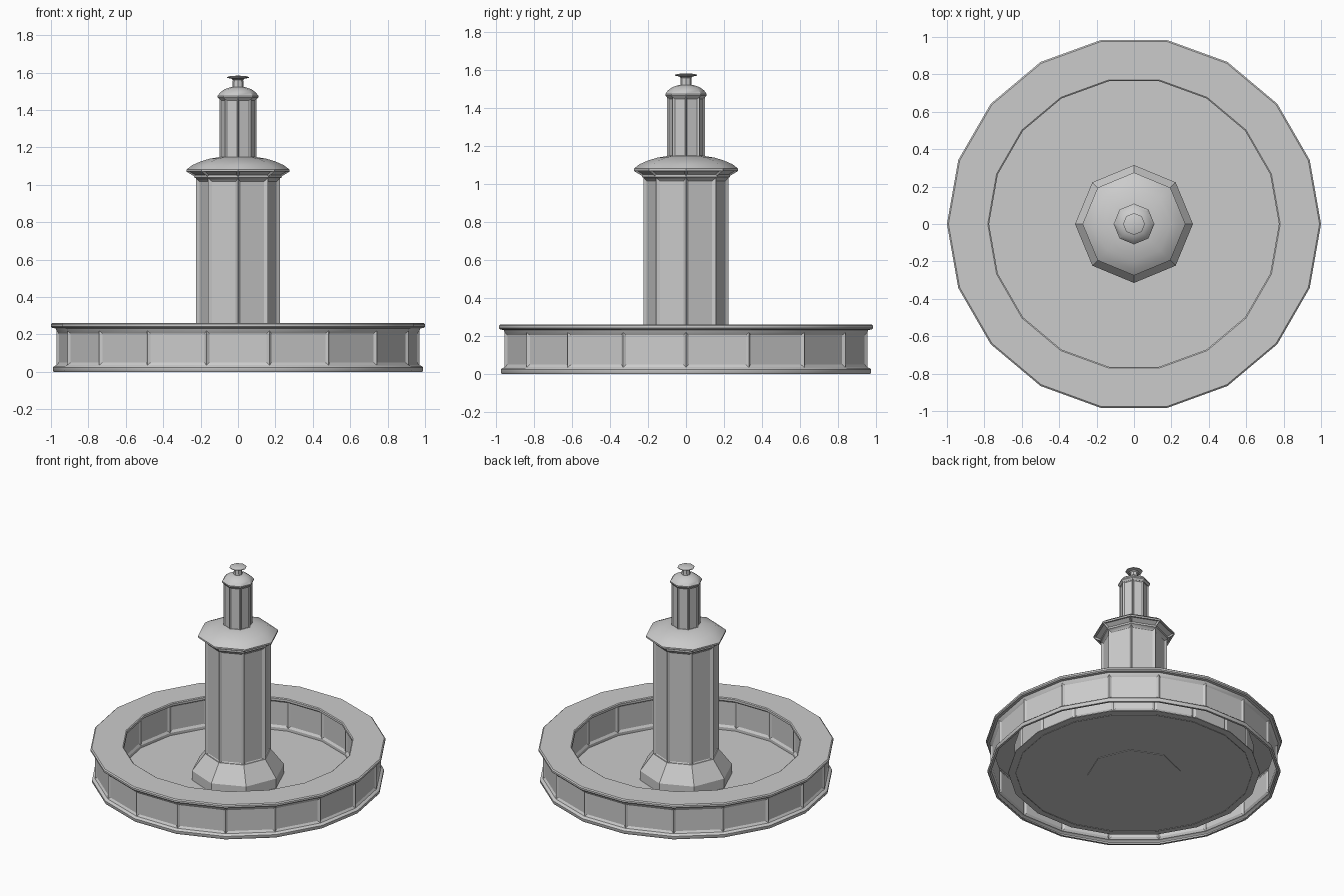
import bpy
import bmesh
from math import cos, sin, tau, radians

cube = bpy.data.objects.get("Cube")
if cube:
    bpy.data.objects.remove(cube, do_unlink=True)

stone = bpy.data.materials.new("grey_stone")
stone.use_nodes = True
GREY = (0.6, 0.6, 0.6, 1)
stone.diffuse_color = GREY
stone.node_tree.nodes["Principled BSDF"].inputs["Base Color"].default_value = GREY


def lathe(name, sides, profile, panels=None):
    """Spin (radius, z) points; panels maps a band index to (margin, depth)."""
    bm = bmesh.new()
    rings = [[bm.verts.new((r * cos(tau * i / sides), r * sin(tau * i / sides), z))
              for i in range(sides)] for r, z in profile]
    bands = []
    for low, high in zip(rings, rings[1:]):
        bands.append([bm.faces.new((low[i], low[(i + 1) % sides],
                                    high[(i + 1) % sides], high[i]))
                      for i in range(sides)])
    bm.normal_update()
    # Recess one framed panel in every face of the chosen bands
    for band, (margin, depth) in (panels or {}).items():
        bmesh.ops.inset_individual(bm, faces=bands[band], thickness=margin,
                                   depth=-depth, use_even_offset=True)
    # Collapse points on the axis
    bmesh.ops.remove_doubles(bm, verts=bm.verts, dist=0.0001)
    mesh = bpy.data.meshes.new(name)
    bm.to_mesh(mesh)
    bm.free()
    mesh.materials.append(stone)
    obj = bpy.data.objects.new(name, mesh)
    bpy.context.collection.objects.link(obj)
    bpy.ops.object.select_all(action="DESELECT")
    obj.select_set(True)
    bpy.context.view_layer.objects.active = obj
    bpy.ops.object.shade_smooth_by_angle(angle=radians(32))
    return obj


# Hollow basin ring: foot moulding, panelled outer wall, coping, panelled inner wall
lathe("basin_ring", 18, [
    (0.97, 0), (0.985, 0), (0.99, 0.008), (0.99, 0.024), (0.982, 0.032), (0.97, 0.035),
    (0.97, 0.22), (0.975, 0.232), (0.993, 0.235), (1, 0.242), (1, 0.255), (0.992, 0.262),
    (0.782, 0.262), (0.775, 0.257), (0.775, 0.24), (0.782, 0.235), (0.8, 0.23),
    (0.8, 0.03), (0.8, 0)],
    {5: (0.015, 0.01), 16: (0.015, 0.01)})

# Basin floor
lathe("basin_floor", 18, [(0, 0.004), (0.85, 0.004), (0.85, 0.01), (0, 0.01)])

# Plinth under the tower
lathe("plinth", 8, [(0, 0), (0.315, 0), (0.315, 0.08), (0.225, 0.2), (0, 0.2)])

# Main tower with panelled shaft and a small collar
lathe("tower", 8, [(0.225, 0.19), (0.225, 1.035), (0.232, 1.038), (0.232, 1.05), (0, 1.05)],
      {0: (0.018, 0.012)})

# Wide roof with panelled soffit
lathe("tower_roof", 8, [
    (0.2, 1.04), (0.225, 1.04), (0.275, 1.07), (0.275, 1.082), (0.245, 1.105), (0.2, 1.125),
    (0.15, 1.14), (0.1, 1.148), (0, 1.15)], {1: (0.01, 0.008)})

# Upper lantern
lathe("lantern", 8, [(0.1, 1.14), (0.1, 1.46), (0, 1.46)], {0: (0.01, 0.007)})

# Lantern cap
lathe("lantern_cap", 8, [
    (0, 1.455), (0.098, 1.455), (0.109, 1.468), (0.109, 1.476), (0.094, 1.495),
    (0.07, 1.512), (0.04, 1.522), (0, 1.525)])

# Finial on top
lathe("finial", 8, [
    (0.03, 1.515), (0.028, 1.56), (0.035, 1.567), (0.058, 1.572), (0.058, 1.576),
    (0.045, 1.581), (0, 1.584)])
